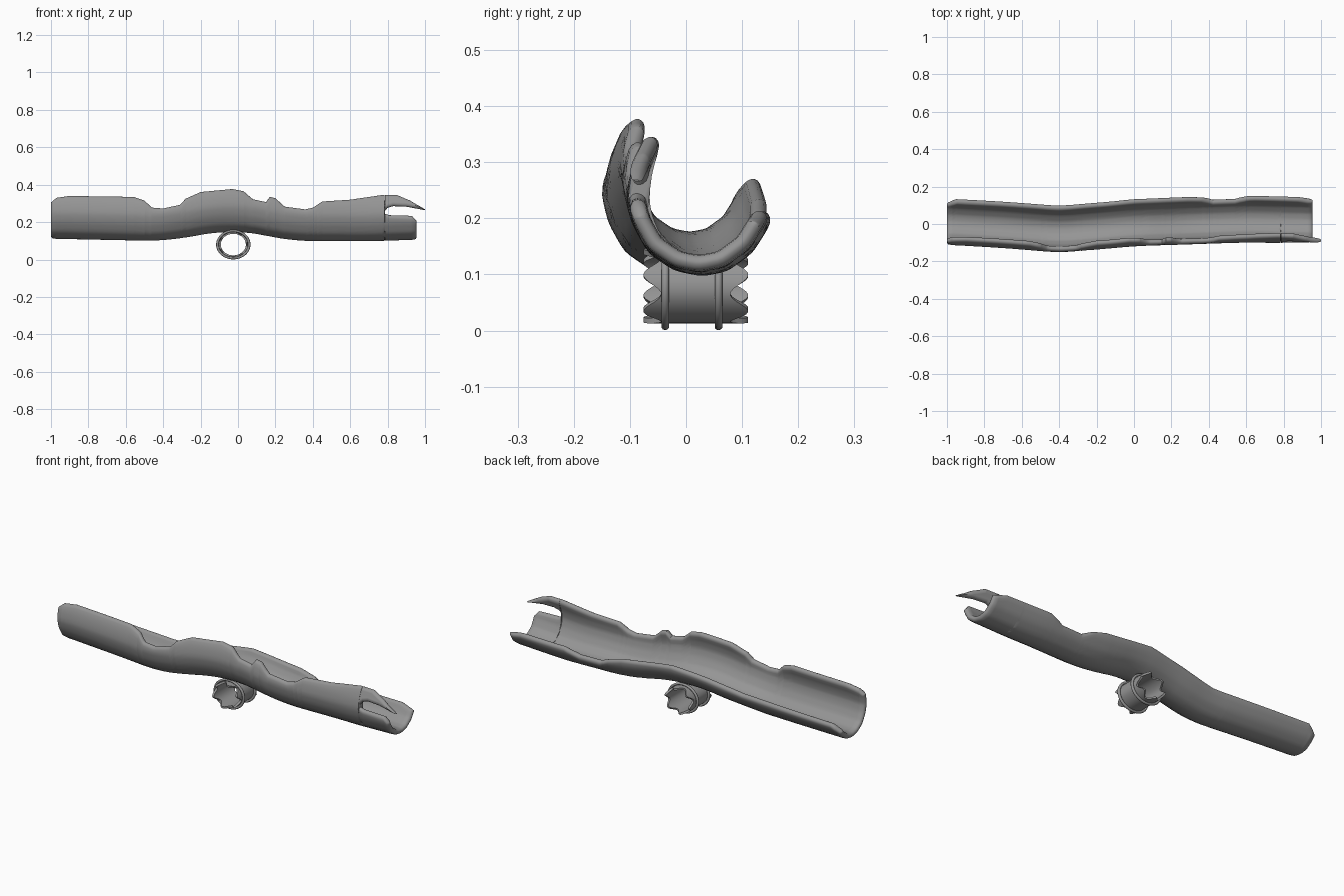
import bpy, bmesh, math

if "Cube" in bpy.data.objects:
    bpy.data.objects.remove(bpy.data.objects["Cube"], do_unlink=True)

material = bpy.data.materials.new("dull grey")
material.use_nodes = True
grey = (0.3, 0.3, 0.3, 1)
material.diffuse_color = grey
material.node_tree.nodes["Principled BSDF"].inputs["Base Color"].default_value = grey
material.node_tree.nodes["Principled BSDF"].inputs["Roughness"].default_value = 0.7


def interp(points, x):
    """Linear interpolation through (x, value) pairs."""
    if x <= points[0][0]:
        return points[0][1]
    for (a, va), (b, vb) in zip(points, points[1:]):
        if x <= b:
            return va + (vb - va) * (x - a) / (b - a)
    return points[-1][1]


def soft(points, x, reach=0.07):
    """Interpolation with rounded corners."""
    return sum(interp(points, x + reach * k / 4) for k in range(-4, 5)) / 9


def finish(name, bm, angle=50):
    bmesh.ops.remove_doubles(bm, verts=bm.verts, dist=0.0002)
    bmesh.ops.recalc_face_normals(bm, faces=bm.faces)
    mesh = bpy.data.meshes.new(name)
    bm.to_mesh(mesh)
    bm.free()
    obj = bpy.data.objects.new(name, mesh)
    bpy.context.collection.objects.link(obj)
    mesh.materials.append(material)
    bpy.ops.object.select_all(action='DESELECT')
    obj.select_set(True)
    bpy.context.view_layer.objects.active = obj
    bpy.ops.object.shade_smooth_by_angle(angle=math.radians(angle))
    return obj


def skin(bm, rings, closed=False):
    """Bridge rings of points; close both ends or join them in a loop."""
    rows = [[bm.verts.new(p) for p in ring] for ring in rings]
    n = len(rows[0])
    pairs = list(zip(rows, rows[1:])) + ([(rows[-1], rows[0])] if closed else [])
    for a, b in pairs:
        for i in range(n):
            j = (i + 1) % n
            bm.faces.new((a[i], a[j], b[j], b[i]))
    if not closed:
        half = n // 2
        for row in (rows[0], rows[-1]):
            for i in range(half - 1):
                bm.faces.new((row[i], row[i + 1], row[n - 2 - i], row[n - 1 - i]))


# Winding path of the trough: sideways drift and underside height
drift = [(-1, .018), (-.7, 0), (-.4, -.024), (-.2, -.008), (0, .01), (.3, .02), (.6, .03), (.95, .023)]
under = [(-1, .11), (-.45, .098), (-.3, .112), (-.12, .145), (.06, .145), (.2, .115),
         (.33, .098), (.7, .096), (.95, .105)]

# Cross-section from the back lip, round the bottom, up the taller front wall
section = [(.105, .2), (.121, .16), (.127, .125), (.12, .09), (.09, .042), (.045, .009), (0, 0),
           (-.045, .009), (-.09, .04), (-.118, .09), (-.13, .14), (-.122, .19), (-.108, .225), (-.088, .27)]
length = [0]
for p, q in zip(section, section[1:]):
    length.append(length[-1] + math.dist(p, q))
across = [(s, p[0]) for s, p in zip(length, section)]
upward = [(s, p[1]) for s, p in zip(length, section)]
back_side = sorted((p[1], s) for s, p in zip(length[:7], section[:7]))
front_side = [(p[1], s) for s, p in zip(length[6:], section[6:])]


def section_point(s):
    return soft(across, s, .012), soft(upward, s, .012)


def wall(name, start, end, low_edge, low_side, top_edge, round_start, round_end):
    """Curved wall of tapering thickness between two edge outlines."""
    thick, lip = .03, .018
    xs = {start + (end - start) * k / 70 for k in range(71)}
    xs |= {x for x, z in low_edge + top_edge if start < x < end}
    xs |= {start + d for d in (.003, .009)} | {end - d for d in (.003, .009)}
    rings = []
    for x in sorted(xs):
        y0, z0 = soft(drift, x), soft(under, x)
        s0 = interp(low_side, interp(low_edge, x) - z0)
        s1 = interp(front_side, interp(top_edge, x) - z0)
        span = max(s1 - s0, .003)
        rim = min(lip, span / 2)
        inset = [0, rim * .15, rim * .5]
        cuts = inset + [rim + (span - 2 * rim) * k / 24 for k in range(25)]
        cuts += [span - d for d in reversed(inset)]
        outer, inner = [], []
        for c in cuts:
            d = min(c, span - c)
            if round_start:
                d = min(d, x - start)
            if round_end:
                d = min(d, end - x)
            full = max(.15, math.sqrt(max(0, 1 - (1 - min(d / lip, 1)) ** 2)))
            s = s0 + c
            u, h = section_point(s)
            (ua, ha), (ub, hb) = section_point(s - .01), section_point(s + .01)
            size = math.hypot(ub - ua, hb - ha) or 1
            nu, nh = (hb - ha) / size, -(ub - ua) / size
            for side, target in ((-1, outer), (1, inner)):
                t = thick / 2 * (1 + side * full)
                target.append((x, y0 + u + nu * t, z0 + h + nh * t))
        rings.append(outer + inner[::-1])
    bm = bmesh.new()
    skin(bm, rings)
    return finish(name, bm)


# Worn trough with ragged front and back edges
front_edge = [(-1, .31), (-.97, .335), (-.9, .345), (-.56, .34), (-.5, .32), (-.46, .28), (-.4, .275),
              (-.31, .295), (-.28, .33), (-.2, .366), (-.03, .382), (.03, .37), (.08, .325), (.15, .31),
              (.17, .34), (.2, .333), (.25, .285), (.36, .27), (.4, .28), (.45, .315), (.6, .325),
              (.77, .35), (.784, .35), (.786, .245), (.81, .235), (.93, .23), (.955, .2)]
back_edge = [(-1, .17), (-.95, .21), (-.4, .21), (-.2, .245), (0, .27), (.28, .235), (.36, .21),
             (.42, .175), (.54, .175), (.62, .21), (.88, .21), (.955, .185)]
wall("trough", -1, .955, back_edge, back_side, front_edge, True, True)

# Hooked splinter at the end of the front wall
horn_low = [(.785, .262), (.8, .28), (.83, .29), (.9, .286), (.99, .268)]
horn_top = [(.785, .35), (.85, .35), (.92, .32), (.96, .295), (1, .27)]
wall("front_splinter", .785, 1, horn_low, front_side, horn_top, False, False)

# Short oval pipe below, with wavy ends
cx, cz, squash, steps = -.025, .08, .86, 72


def oval(radius, y, a):
    return (cx + radius * math.cos(a), y, cz + radius * squash * math.sin(a))


rings = []
for k in range(steps):
    a = math.tau * k / steps
    wave = .016 * math.cos(6 * (a - math.radians(17)))
    near, far = -.06 - wave, .095 + wave
    rings.append([oval(.078, near, a), oval(.078, far, a), oval(.067, far, a), oval(.067, near, a)])
bm = bmesh.new()
skin(bm, rings, closed=True)
finish("pipe", bm, 40)

# Two thin hoops round the pipe
for name, y in (("front_hoop", -.037), ("back_hoop", .058)):
    rings = []
    for k in range(48):
        a = math.tau * k / 48
        rings.append([oval(.085 + .007 * math.cos(b), y + .007 * math.sin(b), a)
                      for b in (math.tau * j / 10 for j in range(10))])
    bm = bmesh.new()
    skin(bm, rings, closed=True)
    finish(name, bm, 60)
